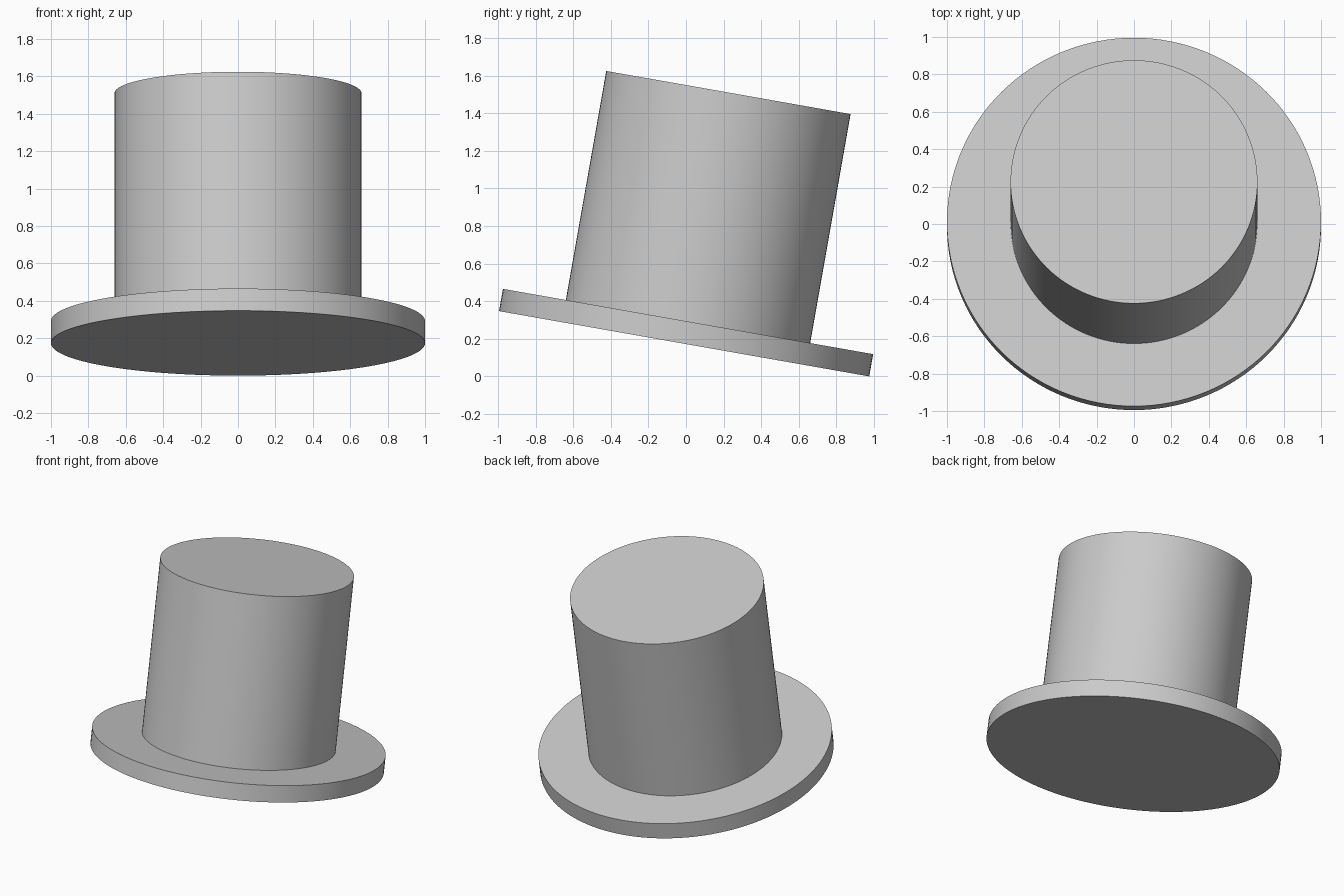
import bpy
from math import radians
from mathutils import Matrix, Vector

cube = bpy.data.objects.get("Cube")
if cube:
    bpy.data.objects.remove(cube, do_unlink=True)

# Single plain grey
grey = bpy.data.materials.new("grey")
grey.use_nodes = True
colour = (0.6, 0.6, 0.6, 1)
grey.diffuse_color = colour
grey.node_tree.nodes["Principled BSDF"].inputs["Base Color"].default_value = colour

# The whole hat leans towards the back
tilt = Matrix.Rotation(radians(-10), 4, "X")
base = Vector((0, -0.01, 0.174))


def disc(name, radius, bottom, top):
    """Cylinder along the tilted hat axis, between two heights above the base."""
    centre = base + tilt @ Vector((0, 0, (bottom + top) / 2))
    bpy.ops.mesh.primitive_cylinder_add(
        vertices=128, radius=radius, depth=top - bottom,
        location=centre, rotation=tilt.to_euler())
    part = bpy.context.object
    part.name = name
    part.data.materials.append(grey)
    bpy.ops.object.shade_smooth_by_angle(angle=radians(30))


# Brim and crown
thickness = 0.12
disc("brim", 1.0, 0, thickness)
disc("crown", 0.66, thickness, 1.357)
